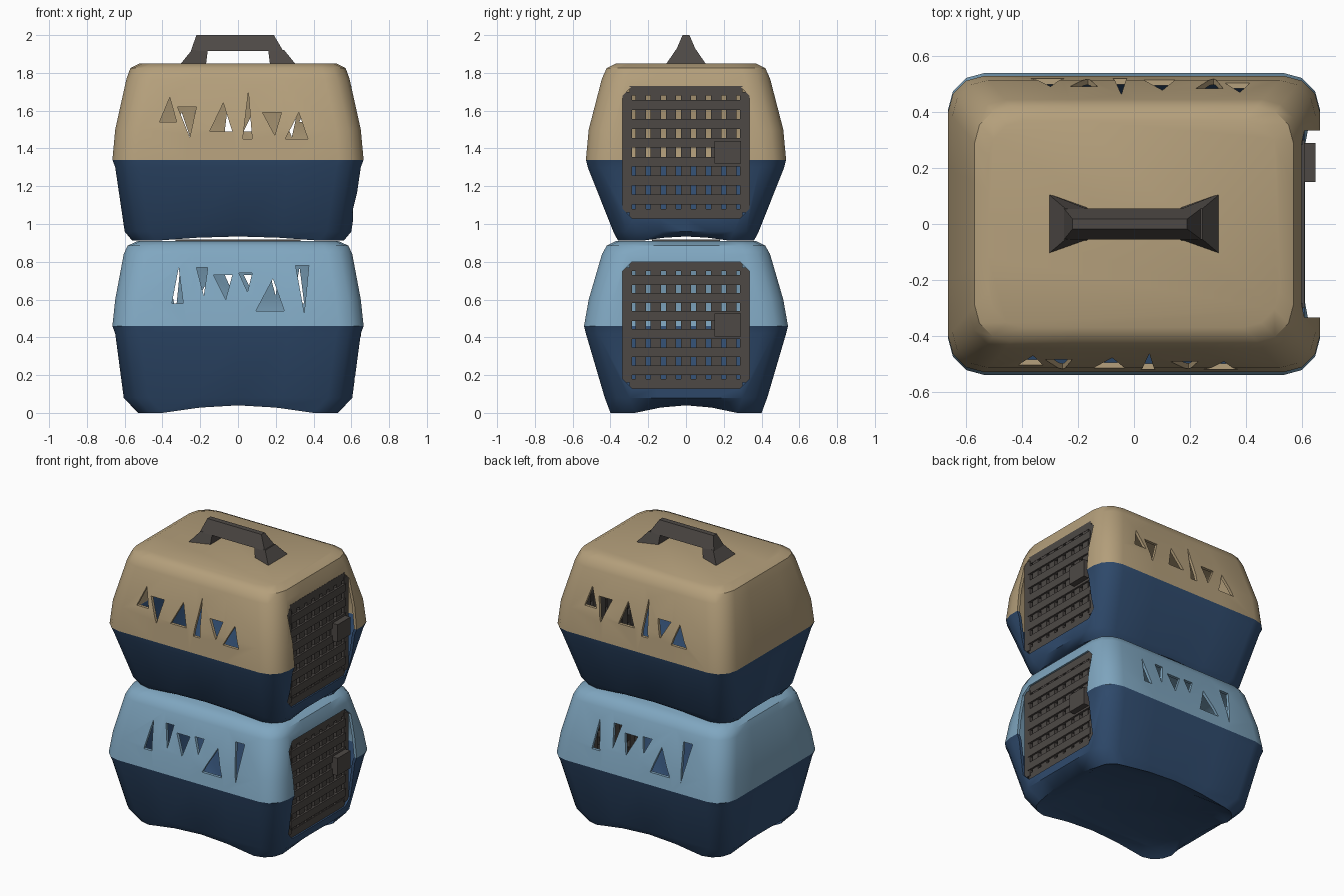
import bpy, bmesh, math
from mathutils import Vector

if "Cube" in bpy.data.objects:
    bpy.data.objects.remove(bpy.data.objects["Cube"])


def material(name, rgb):
    m = bpy.data.materials.new(name)
    m.diffuse_color = (*rgb, 1)
    m.use_nodes = True
    m.node_tree.nodes["Principled BSDF"].inputs["Base Color"].default_value = m.diffuse_color
    return m


TAN = material("tan", (0.46, 0.35, 0.20))
SKY = material("light blue", (0.215, 0.385, 0.53))
NAVY = material("dark blue", (0.03, 0.073, 0.16))
GREY = material("dark grey", (0.075, 0.066, 0.06))


def finish(bm, name, mats):
    bmesh.ops.recalc_face_normals(bm, faces=bm.faces)
    me = bpy.data.meshes.new(name)
    bm.to_mesh(me)
    bm.free()
    ob = bpy.data.objects.new(name, me)
    bpy.context.collection.objects.link(ob)
    for m in mats:
        me.materials.append(m)
    return ob


def activate(ob):
    bpy.ops.object.select_all(action='DESELECT')
    ob.select_set(True)
    bpy.context.view_layer.objects.active = ob


def prism(bm, low, high):
    """Closed solid between two matching point loops."""
    a = [bm.verts.new(p) for p in low]
    b = [bm.verts.new(p) for p in high]
    bm.faces.new(a[::-1])
    bm.faces.new(b)
    n = len(a)
    for i in range(n):
        bm.faces.new((a[i], a[(i + 1) % n], b[(i + 1) % n], b[i]))


def rect(x0, x1, y0, y1, z):
    return [(x0, y0, z), (x1, y0, z), (x1, y1, z), (x0, y1, z)]


def box(bm, x0, x1, y0, y1, z0, z1):
    prism(bm, rect(x0, x1, y0, y1, z0), rect(x0, x1, y0, y1, z1))


def ring(hx, hy, z, r=0.13, lift=0.0):
    """Rounded rectangle; points along the straight sides can be lifted."""
    corners = []
    for k, (sx, sy) in enumerate(((1, 1), (-1, 1), (-1, -1), (1, -1))):
        for s in range(4):
            a = math.pi / 2 * (k + s / 3)
            corners.append(Vector((sx * (hx - r) + r * math.cos(a),
                                   sy * (hy - r) + r * math.sin(a), z)))
    pts = []
    for i, p in enumerate(corners):
        pts.append(p)
        if i % 4 == 3:
            q = corners[(i + 1) % 16]
            for t in (0.25, 0.5, 0.75):
                pts.append(p.lerp(q, t) + Vector((0, 0, lift * math.sin(math.pi * t))))
    return pts


def carrier(tag, rows, split, top_mat, door, vents, lift):
    # lofted hollow shell, feet at the corners
    bm = bmesh.new()
    loops = [ring(rows[0][1] - 0.06, rows[0][2] - 0.06, rows[0][0] + lift)]
    for i, (z, hx, hy) in enumerate(rows):
        loops.append(ring(hx, hy, z, lift=lift if i == 0 else 0))
    vs = [[bm.verts.new(p) for p in lp] for lp in loops]
    for a, b in zip(vs, vs[1:]):
        n = len(a)
        for i in range(n):
            bm.faces.new((a[i], a[(i + 1) % n], b[(i + 1) % n], b[i]))
    bm.faces.new(vs[0][::-1])
    bm.faces.new(vs[-1])
    shell = finish(bm, tag + "_shell", (NAVY, top_mat))

    # cutter: door opening with clipped corners, triangular vents front and back
    z0, z1 = door
    c = 0.05
    outline = [(-0.335 + c, z0), (0.335 - c, z0), (0.335, z0 + c), (0.335, z1 - c),
               (0.335 - c, z1), (-0.335 + c, z1), (-0.335, z1 - c), (-0.335, z0 + c)]
    bm = bmesh.new()
    prism(bm, [(0.5, y, z) for y, z in outline], [(0.9, y, z) for y, z in outline])
    for side in (-1, 1):
        for x, w, za, zb, up in vents:
            x *= -side
            tri = [(x - w, za), (x + w, za), (x + w * 0.2, zb)] if up else \
                  [(x - w, zb), (x + w, zb), (x + w * 0.3, za)]
            prism(bm, [(px, side * 0.15, pz) for px, pz in tri],
                  [(px, side * 0.8, pz) for px, pz in tri])
    cutter = finish(bm, tag + "_cutter", ())
    cutter.hide_render = True

    activate(shell)
    sol = shell.modifiers.new("wall", 'SOLIDIFY')
    sol.thickness = 0.02
    sol.offset = -1
    cut = shell.modifiers.new("openings", 'BOOLEAN')
    cut.object = cutter
    cut.solver = 'EXACT'
    for m in ("wall", "openings"):
        bpy.ops.object.modifier_apply(modifier=m)
    bpy.data.objects.remove(cutter)

    # upper half gets its own colour
    bm = bmesh.new()
    bm.from_mesh(shell.data)
    bmesh.ops.bisect_plane(bm, geom=bm.verts[:] + bm.edges[:] + bm.faces[:],
                           plane_co=(0, 0, split), plane_no=(0, 0, 1))
    bm.to_mesh(shell.data)
    bm.free()
    shell.data.materials.clear()
    shell.data.materials.append(NAVY)
    shell.data.materials.append(top_mat)
    for p in shell.data.polygons:
        p.material_index = int(p.center.z > split)
    bpy.ops.object.shade_smooth_by_angle(angle=math.radians(40))

    # grille door, set back in the opening: frame plus crossing bars
    bm = bmesh.new()
    zm, h = (z0 + z1) / 2, (z1 - z0) / 2
    for s in (-1, 1):
        y, z = s * 0.31, zm + s * (h - 0.025)
        box(bm, 0.57, 0.605, y - 0.025, y + 0.025, z0 + c * 0.6, z1 - c * 0.6)
        box(bm, 0.57, 0.60, -0.3, 0.3, z - 0.025, z + 0.025)
    for i in range(-3, 4):
        y = i * 0.08
        box(bm, 0.575, 0.598, y - 0.027, y + 0.027, z0 + 0.02, z1 - 0.02)
    for i in range(1, 7):
        z = z0 + (z1 - z0) * i / 7
        box(bm, 0.58, 0.61, -0.3, 0.3, z - 0.026, z + 0.026)
    # latch
    box(bm, 0.60, 0.65, 0.15, 0.29, zm - 0.06, zm + 0.06)
    finish(bm, tag + "_door_grille", (GREY,))


# lower carrier: rows are height, half length, half depth
carrier("lower",
        [(0.0, 0.53, 0.40), (0.08, 0.605, 0.43), (0.42, 0.65, 0.53), (0.46, 0.665, 0.54),
         (0.60, 0.65, 0.515), (0.84, 0.605, 0.445), (0.885, 0.585, 0.42), (0.91, 0.53, 0.37)],
        0.46, SKY, (0.13, 0.80),
        [(-0.32, 0.03, 0.58, 0.77, True), (-0.19, 0.03, 0.62, 0.77, False),
         (-0.08, 0.05, 0.60, 0.73, False), (0.04, 0.035, 0.64, 0.74, False),
         (0.17, 0.075, 0.54, 0.71, True), (0.34, 0.035, 0.53, 0.78, False)], 0.04)

# upper carrier
carrier("upper",
        [(0.912, 0.56, 0.36), (0.96, 0.60, 0.385), (1.30, 0.65, 0.52), (1.34, 0.665, 0.53),
         (1.50, 0.65, 0.515), (1.77, 0.59, 0.445), (1.825, 0.57, 0.42), (1.85, 0.52, 0.37)],
        1.34, TAN, (1.03, 1.73),
        [(-0.37, 0.045, 1.54, 1.67, True), (-0.27, 0.05, 1.46, 1.62, False),
         (-0.09, 0.06, 1.49, 1.64, True), (0.05, 0.025, 1.45, 1.70, True),
         (0.18, 0.05, 1.47, 1.59, False), (0.31, 0.06, 1.45, 1.59, True)], 0.022)

# carrying handle: tapered bar on two splayed legs
bm = bmesh.new()
prism(bm, rect(-0.25, 0.24, -0.055, 0.055, 1.915), rect(-0.22, 0.19, -0.018, 0.018, 2.0))
for s in (-1, 1):
    base = [(s * 0.17, -0.06, 1.84), (s * 0.31, -0.11, 1.84),
            (s * 0.31, 0.11, 1.84), (s * 0.17, 0.06, 1.84)]
    prism(bm, base, [(s * 0.16, -0.05, 1.92), (s * 0.245, -0.055, 1.92),
                     (s * 0.245, 0.055, 1.92), (s * 0.16, 0.05, 1.92)])
finish(bm, "top_handle", (GREY,))

# folded handle of the lower carrier, flat in the gap
bm = bmesh.new()
box(bm, -0.33, 0.33, -0.18, 0.18, 0.905, 0.918)
finish(bm, "lower_handle", (GREY,))
